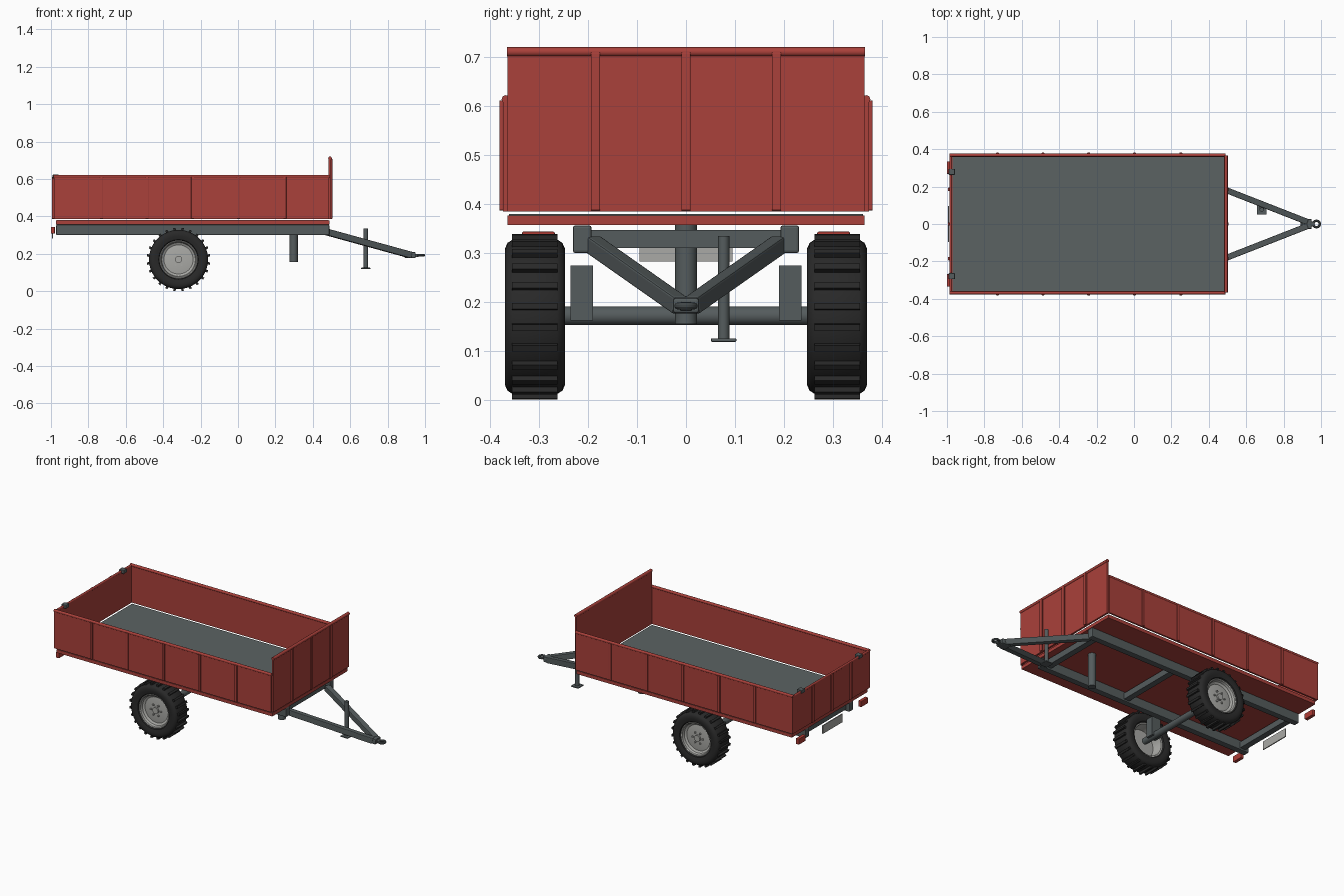
import bpy, bmesh, math
from mathutils import Vector, Matrix

if "Cube" in bpy.data.objects:
    bpy.data.objects.remove(bpy.data.objects["Cube"])


def mat(name, rgb):
    m = bpy.data.materials.new(name)
    m.diffuse_color = (*rgb, 1)
    m.use_nodes = True
    m.node_tree.nodes["Principled BSDF"].inputs["Base Color"].default_value = m.diffuse_color
    return m


RED = mat("red_paint", (0.40, 0.052, 0.043))
DECK = mat("deck_grey", (0.105, 0.123, 0.123))
FRAME = mat("frame_grey", (0.09, 0.107, 0.11))
TYRE = mat("tyre_black", (0.022, 0.022, 0.022))
RIM = mat("rim_grey", (0.40, 0.40, 0.38))
LAMP = mat("lamp_red", (0.42, 0.045, 0.035))


def finish(name, bm, material, smooth=None):
    bmesh.ops.recalc_face_normals(bm, faces=bm.faces)
    me = bpy.data.meshes.new(name)
    bm.to_mesh(me)
    bm.free()
    ob = bpy.data.objects.new(name, me)
    bpy.context.collection.objects.link(ob)
    me.materials.append(material)
    if smooth:
        bpy.ops.object.select_all(action='DESELECT')
        ob.select_set(True)
        bpy.context.view_layer.objects.active = ob
        bpy.ops.object.shade_smooth_by_angle(angle=math.radians(smooth))
    return ob


def box(name, x, y, z, material, bevel=0):
    """Box from (min, max) ranges."""
    bm = bmesh.new()
    size = [r[1] - r[0] for r in (x, y, z)]
    mid = [(r[0] + r[1]) / 2 for r in (x, y, z)]
    bmesh.ops.create_cube(bm, size=1, matrix=Matrix.Translation(mid) @ Matrix.Diagonal((*size, 1)))
    if bevel:
        bmesh.ops.bevel(bm, geom=bm.edges[:], offset=bevel, segments=2, affect='EDGES', profile=0.5)
    return finish(name, bm, material)


def rod(name, a, b, r, material, sides=20):
    a, b = Vector(a), Vector(b)
    bm = bmesh.new()
    m = Matrix.Translation((a + b) / 2) @ (b - a).to_track_quat('Z', 'Y').to_matrix().to_4x4()
    bmesh.ops.create_cone(bm, cap_ends=True, segments=sides, radius1=r, radius2=r,
                          depth=(b - a).length, matrix=m)
    return finish(name, bm, material, 40)


def beam(name, a, b, w, h, material):
    """Square tube between two points, sides kept upright."""
    a, b = Vector(a), Vector(b)
    d = (b - a).normalized()
    s = Vector((0, 0, 1)).cross(d).normalized()
    m = Matrix((d, s, d.cross(s))).transposed().to_4x4()
    bm = bmesh.new()
    bmesh.ops.create_cube(bm, size=1, matrix=Matrix.Translation((a + b) / 2) @ m
                          @ Matrix.Diagonal(((b - a).length, w, h, 1)))
    bmesh.ops.bevel(bm, geom=bm.edges[:], offset=0.004, segments=2, affect='EDGES', profile=0.5)
    return finish(name, bm, material)


def lathe(name, profile, centre, side, material, steps=48):
    """Spin a closed (y, radius) profile about the y axis."""
    bm = bmesh.new()
    c = Vector(centre)
    rings = []
    for i in range(steps):
        t = 2 * math.pi * i / steps
        rings.append([bm.verts.new(c + Vector((r * math.cos(t), side * y, r * math.sin(t))))
                      for y, r in profile])
    n = len(profile)
    for i in range(steps):
        p, q = rings[i], rings[(i + 1) % steps]
        for j in range(n):
            k = (j + 1) % n
            bm.faces.new((p[j], p[k], q[k], q[j]))
    bmesh.ops.remove_doubles(bm, verts=bm.verts, dist=1e-5)
    return finish(name, bm, material, 35)


# Load bed
box("floor", (-0.973, 0.488), (-0.365, 0.365), (0.357, 0.377), RED)
box("deck_plate", (-0.971, 0.484), (-0.362, 0.362), (0.3772, 0.380), DECK)
SIDE_RIBS = (-0.73, -0.487, -0.242, 0.003, 0.25)
for s, tag in ((-1, "front"), (1, "back")):
    y = lambda a, b: tuple(sorted((s * a, s * b)))
    box(f"{tag}_side_board", (-0.984, 0.486), y(0.364, 0.374), (0.385, 0.614), RED)
    rod(f"{tag}_side_rail", (-0.986, s * 0.368, 0.614), (0.488, s * 0.368, 0.614), 0.0085, RED)
    for i, x in enumerate(SIDE_RIBS):
        box(f"{tag}_side_rib_{i}", (x - 0.008, x + 0.008), y(0.373, 0.381), (0.387, 0.612), RED, 0.002)

# Tall headboard and low tailgate
box("headboard", (0.485, 0.496), (-0.365, 0.365), (0.385, 0.712), RED)
rod("headboard_rail", (0.492, -0.366, 0.711), (0.492, 0.366, 0.711), 0.0095, RED)
box("tailgate", (-0.985, -0.975), (-0.365, 0.365), (0.385, 0.612), RED)
rod("tailgate_rail", (-0.98, -0.364, 0.611), (-0.98, 0.364, 0.611), 0.007, RED)
for i, y in enumerate((-0.185, 0, 0.185)):
    box(f"headboard_rib_{i}", (0.495, 0.504), (y - 0.0095, y + 0.0095), (0.387, 0.71), RED, 0.002)
    box(f"tailgate_rib_{i}", (-0.994, -0.984), (y - 0.009, y + 0.009), (0.387, 0.612), RED, 0.002)

# Chassis rails, cross members, tipping ram
for s in (-1, 1):
    box(f"chassis_rail_{s}", (-0.972, 0.488), tuple(sorted((s * 0.193, s * 0.231))), (0.30, 0.3568), FRAME, 0.005)
for i, x in enumerate((-0.93, -0.11, 0.44)):
    box(f"cross_member_{i}", (x - 0.018, x + 0.018), (-0.196, 0.196), (0.31, 0.347), FRAME)
rod("tipping_ram", (0.297, 0, 0.155), (0.297, 0, 0.357), 0.0225, FRAME, 24)

# Axle
WX, WZ = -0.318, 0.170
rod("axle", (WX, -0.29, WZ + 0.002), (WX, 0.29, WZ + 0.002), 0.019, FRAME, 24)

# Wheels: tyre, treads, rim, hub and bolts
tyre = [(0.044, 0.098), (0.056, 0.106), (0.061, 0.125), (0.061, 0.140), (0.056, 0.151), (0.045, 0.158)]
tyre += [(-y, r) for y, r in reversed(tyre)]
rim = [(0.049, 0.104), (0.051, 0.099), (0.047, 0.094), (0.033, 0.090), (0.026, 0.078), (0.030, 0.048),
       (0.030, 0.0), (0.012, 0.0), (0.012, 0.085), (-0.046, 0.093), (-0.049, 0.103)]
for s, tag in ((-1, "front"), (1, "back")):
    c = (WX, s * 0.3085, WZ)
    lathe(f"{tag}_tyre", tyre, c, s, TYRE)
    lathe(f"{tag}_rim", rim, c, s, RIM)
    bm = bmesh.new()
    for i in range(24):
        m = (Matrix.Translation(c) @ Matrix.Rotation(math.tau * (i + 0.5) / 24, 4, 'Y')
             @ Matrix.Translation((0, 0, 0.1605)) @ Matrix.Diagonal((0.013, 0.093, 0.018, 1)))
        bmesh.ops.create_cube(bm, size=1, matrix=m)
    finish(f"{tag}_tyre_treads", bm, TYRE)
    rod(f"{tag}_hub", (WX, s * 0.33, WZ), (WX, s * 0.348, WZ), 0.019, RIM)
    for i in range(6):
        t = math.tau * i / 6
        x, z = WX + 0.034 * math.cos(t), WZ + 0.034 * math.sin(t)
        rod(f"{tag}_bolt_{i}", (x, s * 0.335, z), (x, s * 0.345, z), 0.006, RIM, 6)
    # Axle mount, tail lamp and tailgate latch on the same side
    box(f"{tag}_axle_mount", (WX - 0.03, WX + 0.03), tuple(sorted((s * 0.19, s * 0.236))), (0.162, 0.275), FRAME)
    box(f"{tag}_tail_lamp", (-1.0, -0.979), tuple(sorted((s * 0.268, s * 0.335))), (0.308, 0.344), LAMP, 0.003)
    box(f"{tag}_tailgate_latch", (-0.991, -0.958), tuple(sorted((s * 0.263, s * 0.295))), (0.602, 0.624), FRAME, 0.003)
    # Drawbar leg
    beam(f"{tag}_drawbar_leg", (0.47, s * 0.19, 0.318), (0.925, s * 0.012, 0.193), 0.032, 0.035, FRAME)

# Registration plate without lettering
box("rear_plate", (-0.995, -0.989), (-0.095, 0.095), (0.283, 0.333), RIM)

# Coupling with towing eye
box("coupling_body", (0.89, 0.95), (-0.027, 0.027), (0.177, 0.209), FRAME, 0.006)
box("coupling_neck", (0.94, 0.966), (-0.013, 0.013), (0.182, 0.200), FRAME, 0.004)
eye = [(0.007 * math.cos(a), 0.017 + 0.007 * math.sin(a)) for a in (math.tau * i / 10 for i in range(10))]
ring = lathe("towing_eye", eye, (0, 0, 0), 1, FRAME, 32)
ring.rotation_euler.x = math.pi / 2
ring.location = (0.976, 0, 0.192)

# Parking jack
rod("jack_post", (0.683, 0.077, 0.125), (0.683, 0.077, 0.335), 0.0115, FRAME)
box("jack_foot", (0.658, 0.708), (0.051, 0.103), (0.119, 0.126), FRAME, 0.002)
box("jack_bracket", (0.671, 0.695), (0.077, 0.105), (0.245, 0.27), FRAME)
